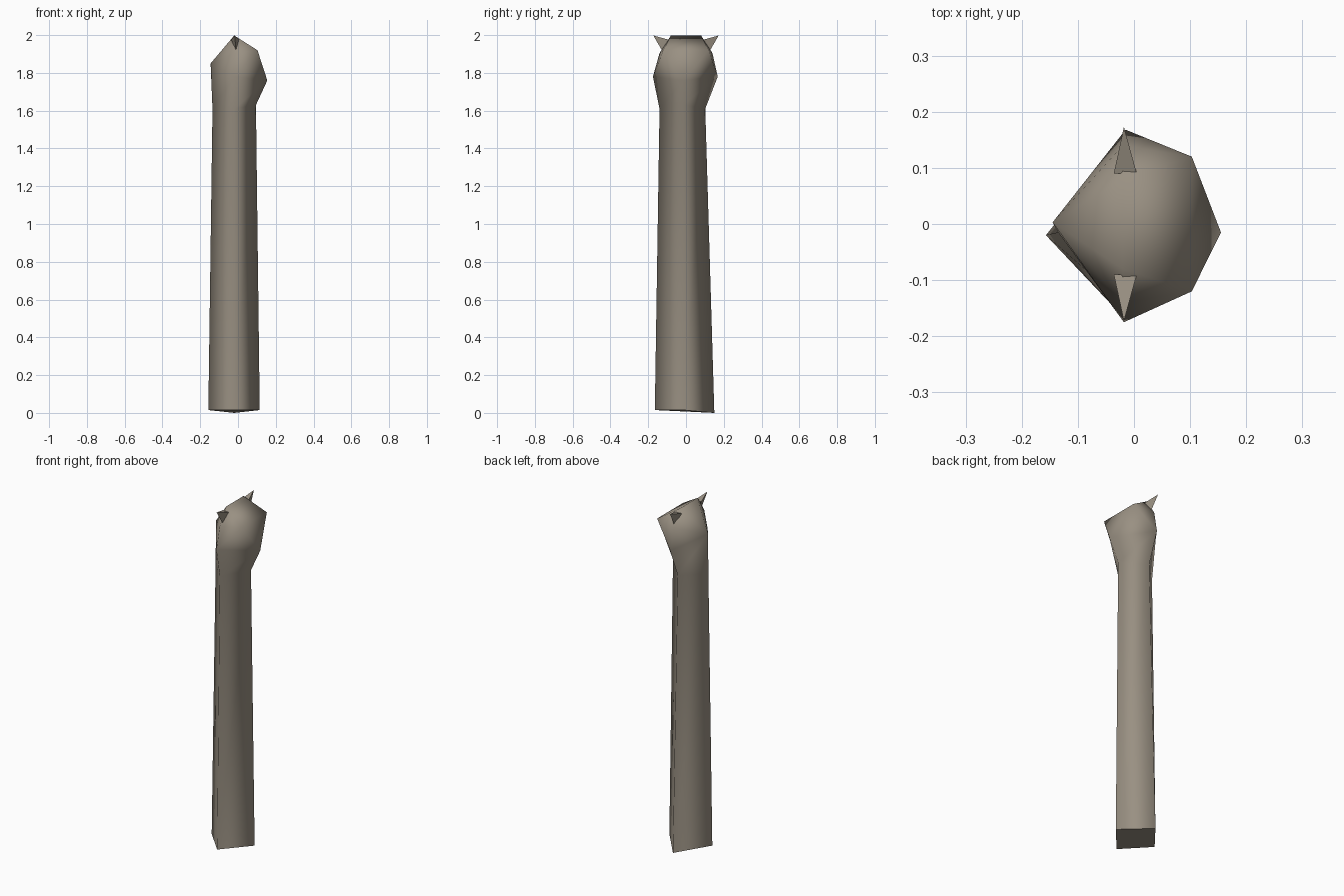
import bpy, bmesh
from mathutils import Vector

if "Cube" in bpy.data.objects:
    bpy.data.objects.remove(bpy.data.objects["Cube"])

stone = bpy.data.materials.new("warm_grey_stone")
stone.diffuse_color = (0.32, 0.28, 0.225, 1)
stone.use_nodes = True
stone.node_tree.nodes["Principled BSDF"].inputs["Base Color"].default_value = stone.diffuse_color


def finish(name, bm, smooth):
    bmesh.ops.recalc_face_normals(bm, faces=bm.faces[:])
    for f in bm.faces:
        f.smooth = smooth
    mesh = bpy.data.meshes.new(name)
    mesh.materials.append(stone)
    bm.to_mesh(mesh)
    bm.free()
    ob = bpy.data.objects.new(name, mesh)
    bpy.context.collection.objects.link(ob)
    return ob


# Tapered four-cornered post with a faceted head, corners at left, front, right, back
bm = bmesh.new()
base = [bm.verts.new(p) for p in
        [(-.157, -.02, .015), (-.02, -.165, .015), (.115, -.01, .015), (-.02, .15, 0)]]
neck = [bm.verts.new(p) for p in
        [(-.135, -.015, 1.61), (-.02, -.14, 1.61), (.095, -.015, 1.63), (-.018, .102, 1.61)]]
wide = [bm.verts.new(p) for p in
        [(-.145, .003, 1.85), (-.018, -.175, 1.78), (.155, -.015, 1.76), (-.015, .168, 1.78)]]
for i in range(4):
    j = (i + 1) % 4
    bm.faces.new((base[i], base[j], neck[j], neck[i]))
    bm.faces.new((neck[i], neck[j], wide[j]))
    bm.faces.new((neck[i], wide[j], wide[i]))
cap = bm.faces.new(base[::-1])

# Sloped crown of the head, mirrored front to back
left, front, right, back = wide
crown = []
for s, side in ((-1, front), (1, back)):
    brow = bm.verts.new((.103, s * .12, 1.92))
    cheek = bm.verts.new((-.02, s * .14, 1.905))
    ridge = bm.verts.new((-.02, s * .08, 1.998))
    for f in ((side, right, brow), (side, brow, cheek), (cheek, brow, ridge),
              (left, side, cheek), (left, cheek, ridge)):
        bm.faces.new(f)
    crown.append((brow, ridge))
(brow_f, ridge_f), (brow_b, ridge_b) = crown
bm.faces.new((right, brow_b, brow_f))
bm.faces.new((ridge_f, brow_f, brow_b, ridge_b))
bm.faces.new((left, ridge_f, ridge_b))
for e in cap.edges:
    e.smooth = False
finish("post_with_head", bm, True)

# Small three-sided horns
for s, name in ((-1, "front_horn"), (1, "back_horn")):
    bm = bmesh.new()
    a, b, c, tip = [bm.verts.new(Vector((x, s * y, z))) for x, y, z in
                    [(-.036, .09, 1.975), (.005, .09, 1.975),
                     (-.01, .125, 1.915), (-.018, .173, 1.998)]]
    for f in ((a, b, tip), (b, c, tip), (c, a, tip), (a, c, b)):
        bm.faces.new(f)
    finish(name, bm, False)
